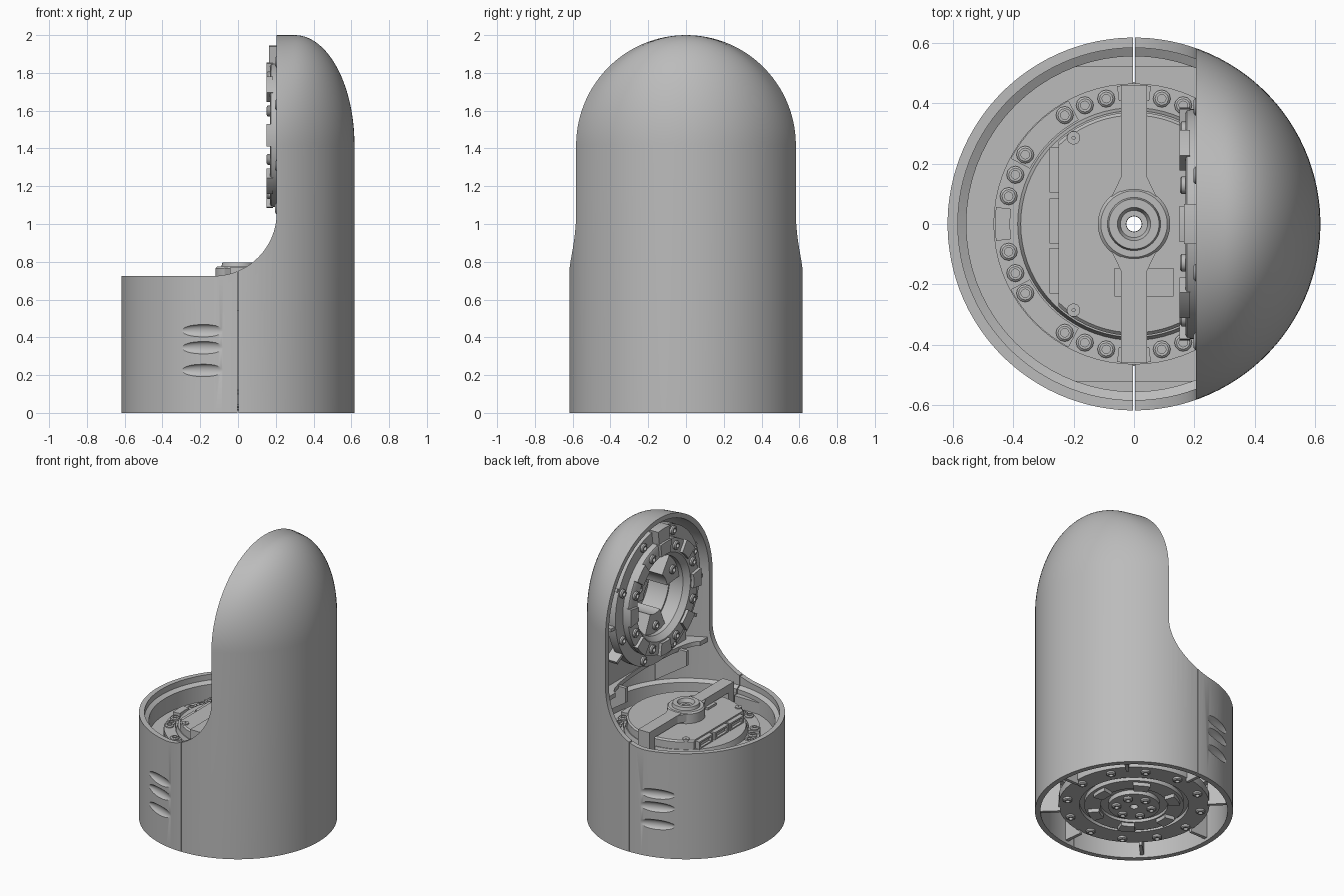
import bpy, bmesh, math
from math import sin, cos, radians, pi, sqrt
from mathutils import Matrix

if "Cube" in bpy.data.objects:
    bpy.data.objects.remove(bpy.data.objects["Cube"], do_unlink=True)

grey = bpy.data.materials.new("plain grey")
grey.use_nodes = True
COLOUR = (0.5, 0.5, 0.5, 1)
grey.diffuse_color = COLOUR
grey.node_tree.nodes["Principled BSDF"].inputs["Base Color"].default_value = COLOUR

R = 0.617          # body radius
ZC = 1.416         # centre height of the dome
ARCH = 0.584       # dome height above its centre
FLAT = 0.30        # half length of the level dome ridge
RING_Z = 1.47      # centre height of the upper mount


def sideways(x, z):
    """Place a part so that its axis points out of the upright opening (-x)."""
    return Matrix.Translation((x, 0, z)) @ Matrix.Rotation(-pi / 2, 4, 'Y')


def finish(name, bm, matrix=None):
    if matrix:
        bm.transform(matrix)
    bmesh.ops.recalc_face_normals(bm, faces=bm.faces)
    mesh = bpy.data.meshes.new(name)
    bm.to_mesh(mesh)
    bm.free()
    mesh.materials.append(grey)
    obj = bpy.data.objects.new(name, mesh)
    bpy.context.collection.objects.link(obj)
    return obj


def loft(name, rings, matrix=None, closed=False):
    """Skin a list of equal point rings, capped or joined end to end."""
    bm = bmesh.new()
    rows = [[bm.verts.new(p) for p in ring] for ring in rings]
    n = len(rows[0])
    pairs = list(zip(rows, rows[1:])) + ([(rows[-1], rows[0])] if closed else [])
    for a, b in pairs:
        for i in range(n):
            j = (i + 1) % n
            bm.faces.new((a[i], a[j], b[j], b[i]))
    if not closed:
        bm.faces.new(rows[0])
        bm.faces.new(rows[-1])
    return finish(name, bm, matrix)


def prism(name, pts, z0, z1, matrix=None):
    return loft(name, [[(x, y, z) for x, y in pts] for z in (z0, z1)], matrix)


def lathe(name, profile, matrix=None, steps=72):
    rings = [[(r * cos(2 * pi * i / steps), r * sin(2 * pi * i / steps), z)
              for i in range(steps)] for r, z in profile]
    return loft(name, rings, matrix, closed=True)


def arc(r, a0, a1, n=8):
    return [(r * cos(radians(a0 + (a1 - a0) * i / n)),
             r * sin(radians(a0 + (a1 - a0) * i / n))) for i in range(n + 1)]


def arc_block(name, r0, r1, mid, half, z0, z1, matrix=None):
    pts = arc(r0, mid - half, mid + half) + arc(r1, mid + half, mid - half)
    return prism(name, pts, z0, z1, matrix)


def box(name, x0, x1, y0, y1, z0, z1):
    return prism(name, [(x0, y0), (x1, y0), (x1, y1), (x0, y1)], z0, z1)


def bolt(name, r, angle, z, matrix=None, up=1):
    """Socket-head screw on a bolt circle."""
    a = radians(angle)
    place = Matrix.Translation((r * cos(a), r * sin(a), z))
    profile = [(0.014, -0.01), (0.029, -0.01), (0.029, 0.012), (0.022, 0.018), (0.014, 0.018)]
    profile = [(q, up * h) for q, h in profile]
    return lathe(name, profile, (matrix @ place) if matrix else place, 12)


def cut(obj, cutter):
    mod = obj.modifiers.new("cut", 'BOOLEAN')
    mod.object, mod.operation, mod.solver = cutter, 'DIFFERENCE', 'EXACT'
    graph = bpy.context.evaluated_depsgraph_get()
    mesh = bpy.data.meshes.new_from_object(obj.evaluated_get(graph))
    obj.modifiers.clear()
    obj.data = mesh
    bpy.data.objects.remove(cutter, do_unlink=True)


def seam(obj):
    cut(obj, box("seam", -0.003, 0.003, -1, 1, -0.1, 0.9))


def capsule(name, k, bottom):
    """Round column whose top closes in a broad arch."""
    n, levels = 112, 28
    rings = []
    for level in range(-1, levels + 1):
        s = sin(radians(89.2) * max(level, 0) / levels)
        z = bottom if level < 0 else ZC + ARCH * k * s
        reach = FLAT + (R - FLAT) * sqrt(1 - s * s)
        ring = []
        for i in range(n):
            phi = 2 * pi * (i + 0.5) / n
            x = reach * cos(phi)
            t = max(0, abs(x) - FLAT) / (R - FLAT)
            h = sqrt(max(1e-9, 1 - t * t))
            y = sqrt(max(0, R * R - x * x)) * sqrt(max(1e-6, 1 - (s / h) ** 2))
            ring.append((x * k, math.copysign(y, sin(phi)) * k, z))
        rings.append(ring)
    return loft(name, rings)


# Outer shell: hollow column, cut away to leave the upright
shell = capsule("outer_shell", 1, 0)
cut(shell, capsule("hollow", 0.945, -0.1))
sweep = [(-0.13 + x, 1.06 + y) for x, y in arc(0.335, -90, 0, 20)]
profile = [(-1, 0.725)] + sweep + [(0.205, 2.3), (-1, 2.3)]
cut(shell, prism("opening", profile, -1, 1, Matrix.Rotation(pi / 2, 4, 'X')))
seam(shell)

# Scooped vents on both sides, deeper away from the seam
for side in (-1, 1):
    for z in (0.435, 0.345, 0.225):
        bm = bmesh.new()
        bmesh.ops.create_uvsphere(bm, u_segments=24, v_segments=14, radius=1)
        tilt = Matrix.Rotation(side * 0.35, 4, 'Z')
        place = Matrix.Translation((-0.175, side * 0.598, z))
        size = Matrix.Diagonal((0.15, 0.025, 0.034, 1))
        cut(shell, finish("vent", bm, place @ tilt @ size))

# Ledge and floor inside the base
liner = lathe("inner_ledge", [(0.59, 0.40), (0.59, 0.69), (0.555, 0.67), (0.555, 0.56),
                              (0.455, 0.56), (0.455, 0.53), (0.55, 0.53), (0.55, 0.40)])
seam(liner)
for side in (-1, 1):
    y0, y1 = sorted((side * 0.52, side * 0.56))
    seam(box("seam_block", -0.2, 0.2, y0, y1, 0.53, 0.64))

# Drive unit in the base, with stepped underside and bolt flange
lathe("drive_unit", [(0.025, 0.03), (0.16, 0.03), (0.16, 0.06), (0.21, 0.06), (0.21, 0.04),
                     (0.31, 0.04), (0.31, 0.07), (0.34, 0.07), (0.34, 0.045), (0.47, 0.045),
                     (0.47, 0.10), (0.40, 0.12), (0.40, 0.54), (0.465, 0.54), (0.465, 0.60),
                     (0.385, 0.60), (0.375, 0.64), (0.025, 0.64)])
for quarter in range(0, 360, 90):
    for a in (12.5, 22.5, 67.5, 77.5):
        bolt("flange_bolt", 0.425, quarter + a, 0.60)
    for a in (32.5, 57.5):
        bolt("pad_bolt", 0.427, quarter + a, 0.615)
    arc_block("flange_pad", 0.39, 0.462, quarter + 45, 17, 0.59, 0.62)
    arc_block("flange_pad", 0.41, 0.46, quarter, 7, 0.59, 0.625)
for a in range(0, 360, 30):
    bolt("underside_bolt", 0.42, a, 0.045, up=-1)
for a in range(0, 360, 60):
    arc_block("underside_lug", 0.22, 0.29, a, 11, 0.015, 0.05)
    bolt("centre_bolt", 0.11, a + 30, 0.03, up=-1)

# Ribs joining the drive unit to the shell, clear of the seam
for a in (0, 45, 96, 135, 180, 225, 276, 315):
    arc_block("base_rib", 0.46, 0.59, a, 1.2, 0.02, 0.25)

# Cover plate, clipped on the side that carries the sockets
cover = lathe("cover_plate", [(0.025, 0.63), (0.37, 0.63), (0.37, 0.69), (0.36, 0.70), (0.025, 0.70)])
cut(cover, box("clip", -0.6, -0.25, -1, 1, 0.5, 0.9))
for y in (-0.155, 0.01, 0.18):
    socket = box("socket", -0.28, -0.245, y - 0.075, y + 0.075, 0.635, 0.69)
    cut(socket, box("slot", -0.3, -0.262, y - 0.055, y + 0.055, 0.648, 0.678))
for y in (-0.285, 0.285):
    lathe("cover_stud", [(0.005, 0.69), (0.022, 0.69), (0.022, 0.708), (0.005, 0.708)],
          Matrix.Translation((-0.2, y, 0)), 16)
box("terminal", -0.065, 0.13, -0.24, -0.145, 0.69, 0.715)

# Bridge bar with hub and end legs
for side in (-1, 1):
    y0, y1 = sorted((side * 0.09, side * 0.46))
    box("bridge_bar", -0.043, 0.043, y0, y1, 0.715, 0.77)
    y0, y1 = sorted((side * 0.40, side * 0.46))
    box("bridge_leg", -0.043, 0.043, y0, y1, 0.59, 0.72)
    prism("bridge_flare", [(-0.043, side * 0.155), (0.043, side * 0.155),
                           (0.075, side * 0.09), (-0.075, side * 0.09)], 0.715, 0.768)
lathe("bridge_hub", [(0.026, 0.70), (0.12, 0.70), (0.12, 0.765), (0.11, 0.775), (0.088, 0.775),
                     (0.083, 0.795), (0.055, 0.795), (0.045, 0.77), (0.026, 0.77)], steps=48)

# Frame inside the upright: back wall, shelf and ribs
wall = prism("upright_wall", [(-0.45, -0.44)] + [(y, x) for y, x in arc(0.46, -90, 90, 32)]
             + [(-0.45, 0.44)], -0.012, 0.012, sideways(0.32, ZC))
cut(wall, lathe("wall_hole", [(0.001, -0.1), (0.27, -0.1), (0.27, 0.1), (0.001, 0.1)],
                sideways(0.32, RING_Z), 48))
shelf_edge = math.degrees(math.acos(0.215 / 0.585))
bay = [(0.215 + 0.09 * cos(radians(a)), 0.46 * sin(radians(a))) for a in range(-90, 91, 15)]
prism("shelf", arc(0.585, -shelf_edge, shelf_edge, 32) + bay[::-1], 0.945, 0.975)
for a in (-120, -90, -60, -30, 0, 30, 60, 90, 120):
    arc_block("upright_rib", 0.40, 0.50, a, 1.3, 0, 0.11, sideways(0.33, ZC))
for side in (-1, 1):
    prism("shelf_brace", [(0.22, 0.96), (0.22, 0.86), (0.46, 0.70), (0.46, 0.96)],
          side * 0.33 - 0.012, side * 0.33 + 0.012, Matrix.Rotation(pi / 2, 4, 'X'))

# Mount ring and cup in the upright
mount = sideways(0.205, RING_Z)
lathe("mount_flange", [(0.37, -0.07), (0.46, -0.07), (0.46, -0.01), (0.37, -0.01)], mount)
lathe("mount_ring", [(0.26, -0.12), (0.38, -0.12), (0.38, 0.03), (0.37, 0.035), (0.29, 0.035),
                     (0.26, 0.0)], mount)
lathe("mount_cup", [(0.03, -0.27), (0.27, -0.27), (0.27, -0.10), (0.25, -0.10), (0.25, -0.25),
                    (0.03, -0.25)], mount, 48)
for a in range(0, 360, 120):
    arc_block("cup_lobe", 0.13, 0.265, a + 60, 24, -0.26, -0.03, mount)
    bolt("lobe_bolt", 0.21, a + 60, -0.03, mount)
for a in range(0, 360, 45):
    arc_block("ring_pad", 0.30, 0.385, a, 9, 0.02, 0.055, mount)
    bolt("ring_bolt", 0.335, a + 22.5, 0.035, mount)
    bolt("mount_bolt", 0.42, a + 22.5, -0.01, mount)
arc_block("top_tab", 0.37, 0.475, 0, 8, -0.03, 0.04, mount)

# Smooth shading with crisp edges
bpy.ops.object.select_all(action='DESELECT')
for obj in bpy.context.scene.objects:
    if obj.type == 'MESH':
        obj.select_set(True)
        bpy.context.view_layer.objects.active = obj
bpy.ops.object.shade_smooth_by_angle(angle=radians(32))
